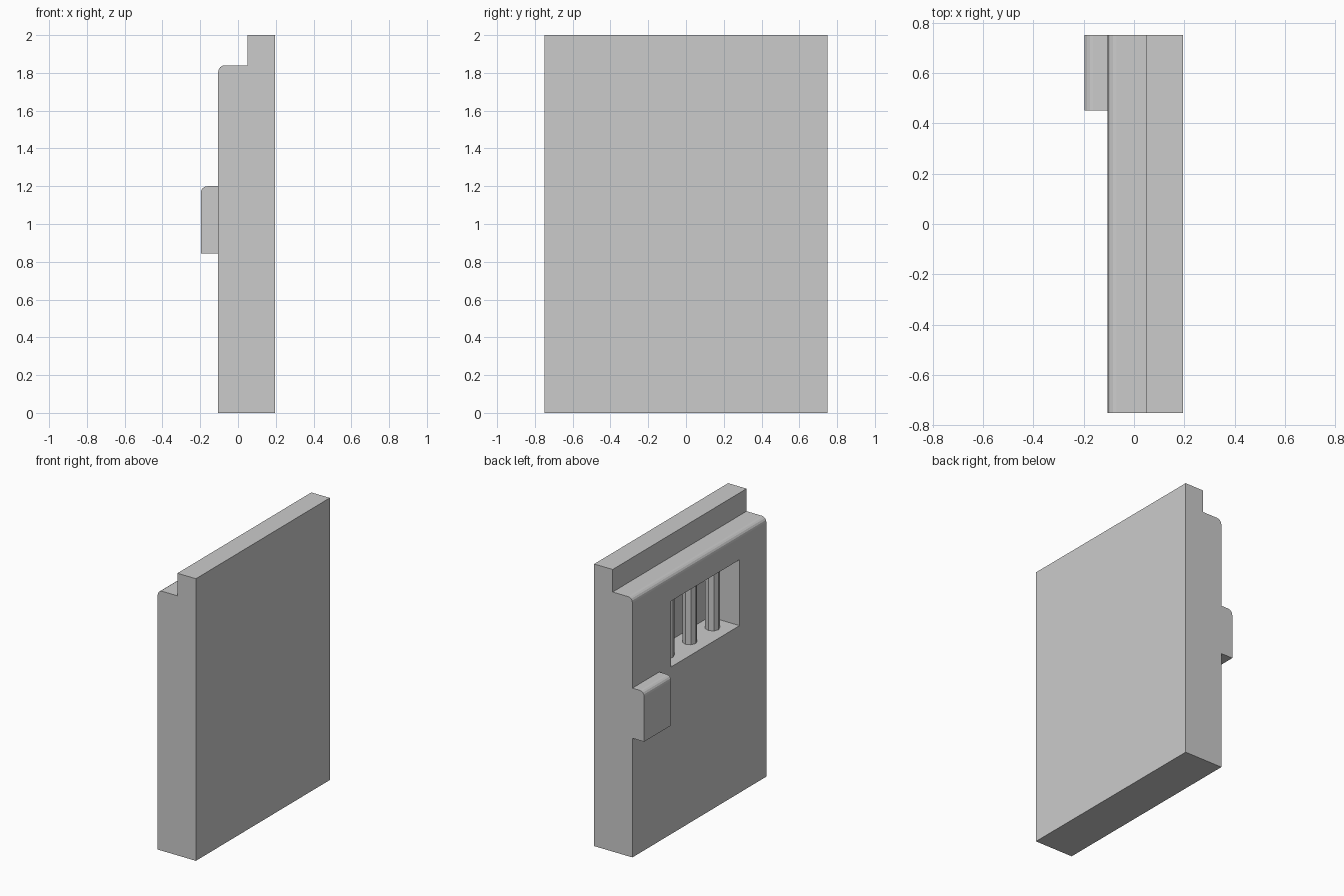
import bpy, bmesh
from math import cos, sin, pi

if "Cube" in bpy.data.objects:
    bpy.data.objects.remove(bpy.data.objects["Cube"])

FRONT = -0.105                      # x of the door face
WIN_Y = (-0.45, 0.317)              # barred window opening
WIN_Z = (1.185, 1.652)
WIN_BACK = 0.13


def finish(name, bm):
    bmesh.ops.recalc_face_normals(bm, faces=bm.faces[:])
    mesh = bpy.data.meshes.new(name)
    bm.to_mesh(mesh)
    bm.free()
    obj = bpy.data.objects.new(name, mesh)
    bpy.context.collection.objects.link(obj)
    return obj


def extrude_profile(name, points, y0, y1):
    """Extrude an x-z outline along y."""
    bm = bmesh.new()
    face = bm.faces.new([bm.verts.new((x, y0, z)) for x, z in points])
    ext = bmesh.ops.extrude_face_region(bm, geom=[face])["geom"]
    verts = [g for g in ext if isinstance(g, bmesh.types.BMVert)]
    bmesh.ops.translate(bm, verts=verts, vec=(0, y1 - y0, 0))
    return finish(name, bm)


def round_corner(x, z, r, steps=4):
    """Rounded upper -x corner, running from the side to the top."""
    arc = [pi - i * pi / 2 / steps for i in range(steps + 1)]
    return [(x + r + r * cos(a), z - r + r * sin(a)) for a in arc]


# Stepped slab with a rounded ledge
door = extrude_profile(
    "door_slab",
    [(FRONT, 0)] + round_corner(FRONT, 1.84, 0.035)
    + [(0.05, 1.84), (0.05, 2), (0.195, 2), (0.195, 0)],
    -0.75, 0.75)

# Window recess cut into the slab
cutter = extrude_profile(
    "window_cutter",
    [(-0.3, WIN_Z[0]), (-0.3, WIN_Z[1]), (WIN_BACK, WIN_Z[1]), (WIN_BACK, WIN_Z[0])],
    *WIN_Y)
cutter.hide_render = True
mod = door.modifiers.new("window", "BOOLEAN")
mod.operation = "DIFFERENCE"
mod.solver = "EXACT"
mod.object = cutter
bpy.context.view_layer.objects.active = door
bpy.ops.object.modifier_apply(modifier=mod.name)
bpy.data.objects.remove(cutter)

# Lock box on the door face
extrude_profile(
    "lock_box",
    [(-0.197, 0.845)] + round_corner(-0.197, 1.2, 0.035)
    + [(FRONT, 1.2), (FRONT, 0.845)],
    0.45, 0.75)

# Three vertical window bars
mid = sum(WIN_Y) / 2
pitch = (WIN_Y[1] - WIN_Y[0]) / 3
for i in (-1, 0, 1):
    bpy.ops.mesh.primitive_cylinder_add(
        vertices=8, radius=0.048, depth=WIN_Z[1] - WIN_Z[0],
        location=(0.017, mid + i * pitch, sum(WIN_Z) / 2))
    bpy.context.object.name = f"window_bar_{i + 2}"
